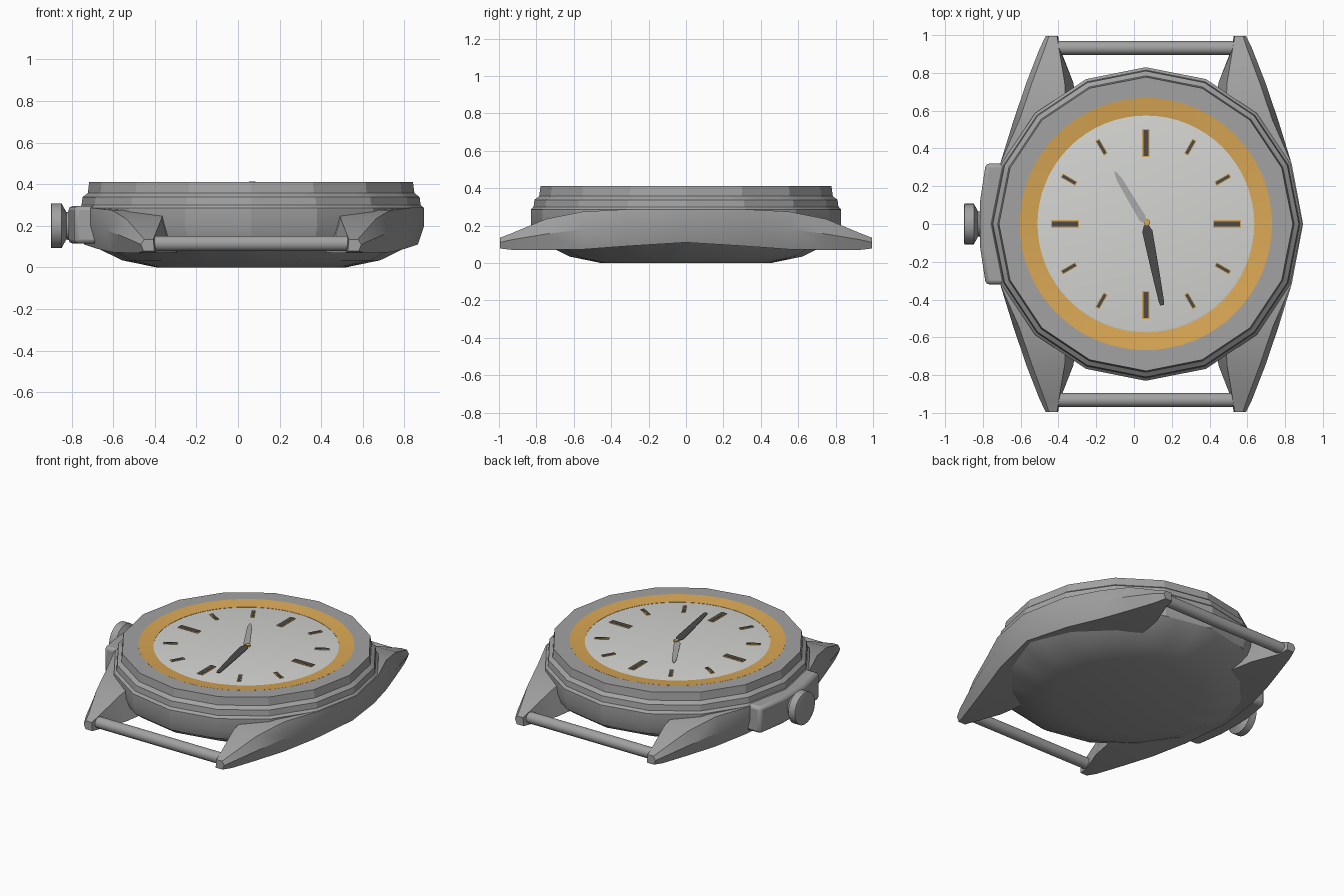
import bpy, bmesh, math
from mathutils import Matrix, Vector

if "Cube" in bpy.data.objects:
    bpy.data.objects.remove(bpy.data.objects["Cube"])

CX = 0.063  # watch centre, shifted because the crown sticks out on -x


def mat(name, r, g, b):
    m = bpy.data.materials.new(name)
    m.diffuse_color = (r, g, b, 1)
    m.use_nodes = True
    m.node_tree.nodes["Principled BSDF"].inputs["Base Color"].default_value = m.diffuse_color
    return m


STEEL = mat("steel grey", 0.36, 0.36, 0.36)
SILVER = mat("silver hand", 0.40, 0.40, 0.40)
GOLD = mat("gold", 0.70, 0.39, 0.09)
DIAL = mat("dial white", 0.66, 0.66, 0.64)
DARK = mat("dark grey", 0.07, 0.07, 0.07)


def make(name, bm, material, smooth=20, bevel=0):
    bmesh.ops.recalc_face_normals(bm, faces=bm.faces)
    me = bpy.data.meshes.new(name)
    bm.to_mesh(me)
    bm.free()
    me.materials.append(material)
    ob = bpy.data.objects.new(name, me)
    bpy.context.collection.objects.link(ob)
    if bevel:
        b = ob.modifiers.new("bevel", 'BEVEL')
        b.width, b.segments = bevel, 2
    bpy.ops.object.select_all(action='DESELECT')
    ob.select_set(True)
    bpy.context.view_layer.objects.active = ob
    bpy.ops.object.shade_smooth_by_angle(angle=math.radians(smooth))
    return ob


def loft(bm, rings, caps=True):
    vs = [[bm.verts.new(p) for p in ring] for ring in rings]
    n = len(vs[0])
    for a, b in zip(vs, vs[1:]):
        for i in range(n):
            bm.faces.new((a[i], a[(i + 1) % n], b[(i + 1) % n], b[i]))
    if caps:
        bm.faces.new(vs[0])
        bm.faces.new(vs[-1])


def ring(r, z, sides=0, steps=64):
    """Circle of points; with sides set it follows a polygon of that many sides."""
    pts = []
    for i in range(steps):
        t = 2 * math.pi * i / steps
        k = r
        if sides:
            h = math.pi / sides
            k = r * math.cos(h) / math.cos(t % (2 * h) - h)
        pts.append((CX + k * math.cos(t), k * math.sin(t), z))
    return pts


def prism(name, outline, z0, z1, material, bevel=0):
    bm = bmesh.new()
    loft(bm, [[(x, y, z) for x, y in outline] for z in (z0, z1)])
    return make(name, bm, material, bevel=bevel)


# Sixteen-sided case and bezel, open in the middle for the dial
profile = [(0.455, 0, 0), (0.62, 0.034, 16), (0.765, 0.105, 16), (0.81, 0.14, 16),
           (0.83, 0.2, 16), (0.83, 0.285, 16), (0.815, 0.30, 16), (0.81, 0.338, 16),
           (0.785, 0.357, 16), (0.778, 0.411, 16), (0.667, 0.411, 0), (0.667, 0.37, 0)]
bm = bmesh.new()
loft(bm, [ring(*p) for p in profile])
make("case", bm, STEEL)

# Gold ring sloping down to the dial
bm = bmesh.new()
loft(bm, [ring(0.668, 0.37), ring(0.668, 0.4115), ring(0.574, 0.401), ring(0.574, 0.37)])
make("gold_ring", bm, GOLD)

# Dial
bm = bmesh.new()
loft(bm, [ring(0.575, 0.385), ring(0.575, 0.399), ring(0.565, 0.401)])
make("dial", bm, DIAL)

# Side rails ending in lugs: y, inner, inner top, outer, bottom z, mid z, top z
half = [(0.995, 0.465, 0.47, 0.53, 0.078, 0.11, 0.135),
        (0.93, 0.455, 0.46, 0.562, 0.07, 0.125, 0.16),
        (0.75, 0.385, 0.43, 0.632, 0.07, 0.155, 0.235),
        (0.55, 0.35, 0.42, 0.70, 0.073, 0.18, 0.275),
        (0.318, 0.35, 0.42, 0.772, 0.09, 0.20, 0.287)]
mid = (0, 0.35, 0.42, 0.832, 0.11, 0.2, 0.287)
stations = half + [mid] + [(-s[0],) + s[1:] for s in reversed(half)]
for side, label in ((1, "right"), (-1, "left")):
    bm = bmesh.new()
    rows = []
    for y, a, at, o, zb, zm, zt in stations:
        w = o - a
        sec = [(a, zb), (o - min(0.03, w * 0.2), zb), (o, zm),
               (o - min(0.03, w * 0.25) * (abs(y) > 0.4), zt), (at, zt)]
        rows.append([(CX + side * x, y, z) for x, z in sec])
    loft(bm, rows)
    make(label + "_lug_rail", bm, STEEL, smooth=25)

# Strap bars between the lugs
for s, label in ((-1, "front"), (1, "back")):
    bm = bmesh.new()
    bmesh.ops.create_cone(bm, cap_ends=True, segments=24, radius1=0.037, radius2=0.037, depth=0.97,
                          matrix=Matrix.Translation((CX, s * 0.932, 0.115))
                          @ Matrix.Rotation(math.pi / 2, 4, 'Y'))
    make(label + "_strap_bar", bm, STEEL, smooth=40)

# Crown guard block on the left side
prism("crown_guard", [(-0.6, 0.32), (-0.785, 0.32), (-0.815, 0.12), (-0.815, -0.12),
                      (-0.785, -0.32), (-0.6, -0.32)], 0.115, 0.295, STEEL, bevel=0.02)

# Crown turned about the x axis
bm = bmesh.new()
rows = []
for x, r in ((-0.9, 0.1), (-0.897, 0.108), (-0.848, 0.108), (-0.825, 0.065), (-0.78, 0.08)):
    rows.append([(x, r * math.cos(i * math.pi / 16), 0.2 + r * math.sin(i * math.pi / 16))
                 for i in range(32)])
loft(bm, rows)
make("crown", bm, STEEL, smooth=30)


def strip(name, angle, points, z0, z1, material):
    """Flat symmetric shape along a clock angle; points are (distance, half width)."""
    d = Vector((math.sin(angle), math.cos(angle)))
    n = Vector((d.y, -d.x))
    out = [d * r + n * w for r, w in points] + [d * r - n * w for r, w in reversed(points)]
    return prism(name, [(CX + p.x, p.y) for p in out], z0, z1, material)


# Hour markers: gold plates with dark inlays, longer at each quarter
for h in range(12):
    a = h * math.pi / 6
    r0, r1, w = (0.355, 0.503, 0.02) if h % 3 == 0 else (0.425, 0.515, 0.0125)
    strip("marker_%d" % (h + 1), a, [(r0, w), (r1, w)], 0.398, 0.405, GOLD)
    strip("marker_inlay_%d" % (h + 1), a,
          [(r0 + 0.005, w * 0.65), (r1 - 0.005, w * 0.65)], 0.404, 0.4065, DARK)

# Hands and centre pin
strip("hour_hand", math.atan2(-0.164, 0.276),
      [(0.012, 0.012), (0.04, 0.02), (0.27, 0.015), (0.32, 0.005)], 0.403, 0.406, SILVER)
strip("minute_hand", math.atan2(0.086, -0.43),
      [(0.005, 0.012), (0.04, 0.027), (0.25, 0.021), (0.42, 0.014), (0.438, 0.01)],
      0.4065, 0.4095, DARK)
bm = bmesh.new()
bmesh.ops.create_cone(bm, cap_ends=True, segments=16, radius1=0.016, radius2=0.016, depth=0.013,
                      matrix=Matrix.Translation((CX + 0.006, 0.008, 0.4055)))
make("centre_pin", bm, GOLD)
